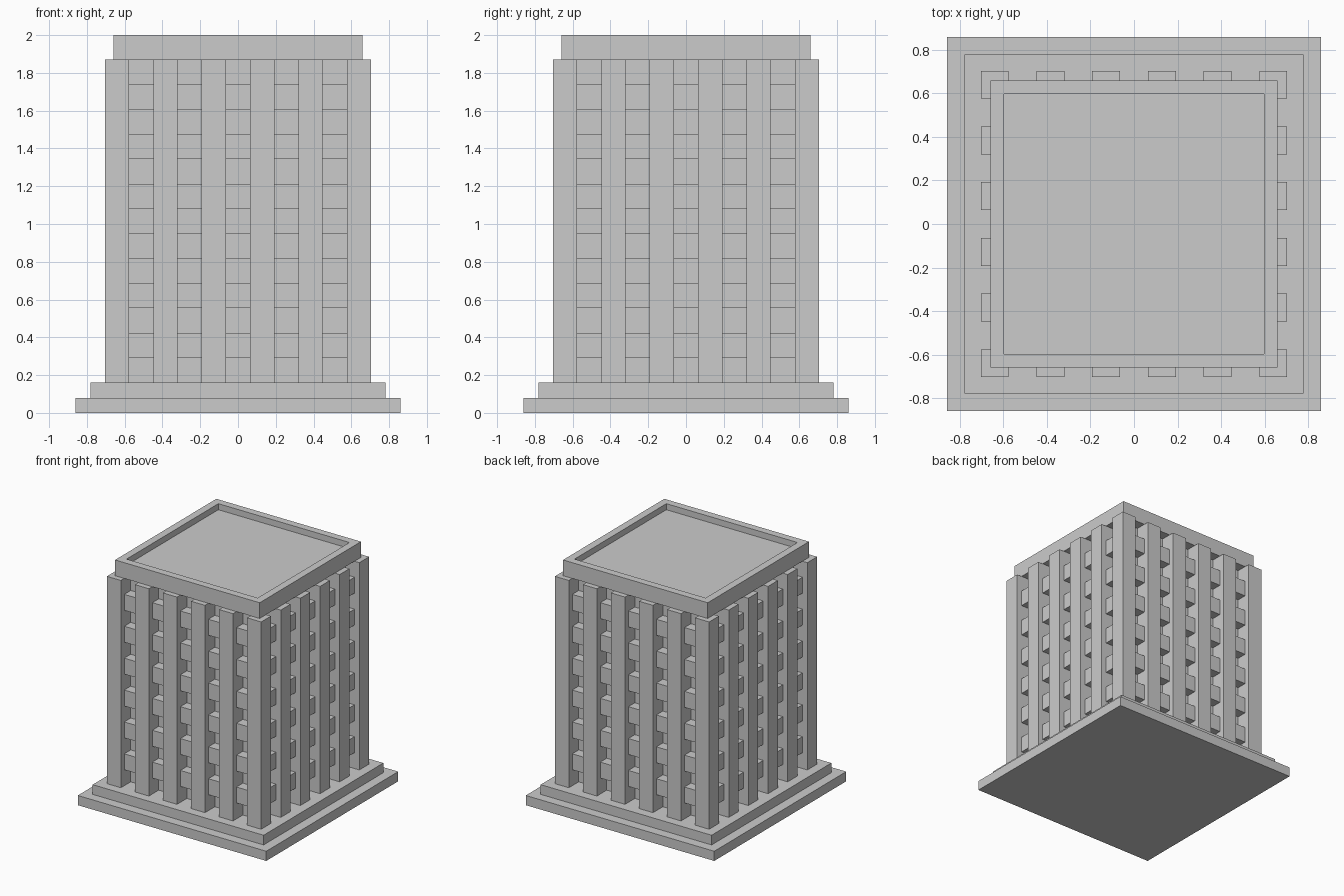
import bpy
import bmesh

if "Cube" in bpy.data.objects:
    bpy.data.objects.remove(bpy.data.objects["Cube"])


def box(name, hx, hy, z0, z1, cx=0.0, cy=0.0):
    bm = bmesh.new()
    bmesh.ops.create_cube(bm, size=1)
    for v in bm.verts:
        v.co = (cx + v.co.x * 2 * hx, cy + v.co.y * 2 * hy,
                z0 + (v.co.z + 0.5) * (z1 - z0))
    me = bpy.data.meshes.new(name)
    bm.to_mesh(me)
    bm.free()
    ob = bpy.data.objects.new(name, me)
    bpy.context.collection.objects.link(ob)
    return ob


# Overall sizes
OUT = 0.704               # outer face of the columns
W = 2 * OUT / 11          # column width, equal to the gap width
Z0, Z1 = 0.16, 1.87       # bottom and top of the facade
STEP = (Z1 - Z0) / 13     # window height, equal to the spandrel height

# Stepped base
box("base_step_lower", 0.86, 0.86, 0, 0.08)
box("base_step_upper", 0.78, 0.78, 0.08, Z0)

# Recessed window wall
box("core", OUT - W, OUT - W, Z0, Z1)

# Floor bands seen between the columns
for i in range(6):
    z = Z0 + STEP * (2 * i + 1)
    box(f"floor_band_{i + 1}", 0.66, 0.66, z, z + STEP)

# Perimeter columns, six to a side with shared corners
for i in range(6):
    for j in range(6):
        if i in (0, 5) or j in (0, 5):
            box(f"column_{i}_{j}", W / 2, W / 2, Z0, Z1,
                (2 * i - 5) * W, (2 * j - 5) * W)

# Roof slab with a raised parapet around a sunken deck
roof = box("roof_parapet", 0.66, 0.66, Z1, 2.0)
bm = bmesh.new()
bm.from_mesh(roof.data)
bm.normal_update()
top = max(bm.faces, key=lambda f: f.calc_center_median().z)
bmesh.ops.inset_region(bm, faces=[top], thickness=0.087)
deck = bmesh.ops.extrude_discrete_faces(bm, faces=[top])["faces"][0]
bmesh.ops.translate(bm, verts=deck.verts, vec=(0, 0, -0.05))
bmesh.ops.recalc_face_normals(bm, faces=bm.faces)
bm.to_mesh(roof.data)
bm.free()
